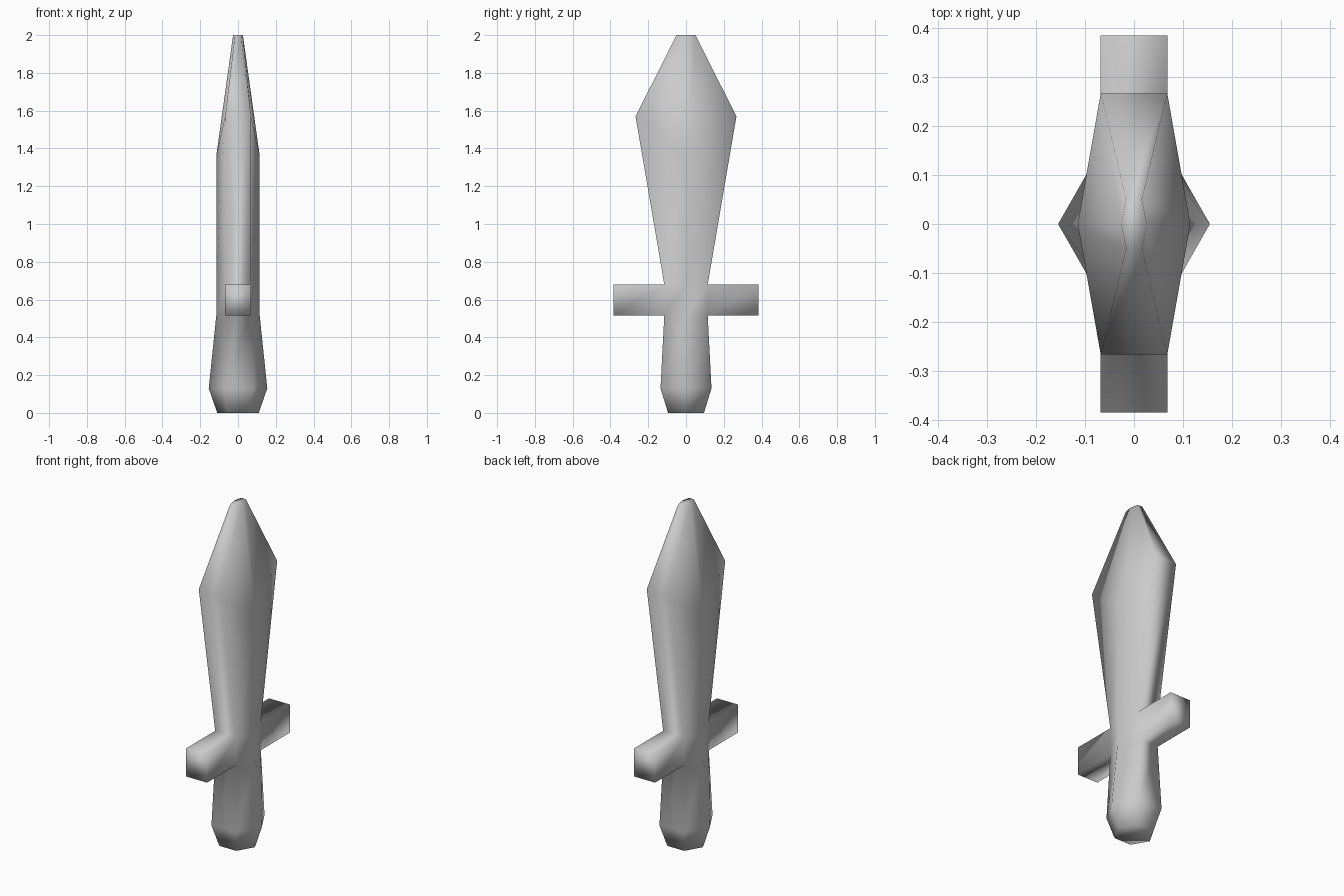
import bpy, bmesh

if "Cube" in bpy.data.objects:
    bpy.data.objects.remove(bpy.data.objects["Cube"])

# Hexagonal rings: ridge half-width x, ridge z, edge half-width x, edge half-width y, edge z
RINGS = [
    (0.11, 0.0, 0.055, 0.095, 0.0),       # pommel base
    (0.155, 0.13, 0.078, 0.135, 0.13),    # pommel bulge
    (0.115, 0.515, 0.068, 0.115, 0.515),  # guard bottom
    (0.115, 0.68, 0.068, 0.115, 0.68),    # guard top
    (0.115, 1.36, 0.068, 0.267, 1.57),    # widest part of blade
    (0.026, 2.0, 0.016, 0.05, 2.0),       # tip
]
GUARD_BAND = 2
GUARD_Y = 0.385


def add_ring(bm, rx, rz, ex, ey, ez):
    pts = [(rx, 0, rz), (ex, ey, ez), (-ex, ey, ez),
           (-rx, 0, rz), (-ex, -ey, ez), (ex, -ey, ez)]
    return [bm.verts.new(p) for p in pts]


bm = bmesh.new()
rings = [add_ring(bm, *r) for r in RINGS]

# Skin handle and blade, remembering the two narrow faces of the guard band
guard_faces = []
for b, (lo, hi) in enumerate(zip(rings, rings[1:])):
    for i in range(6):
        j = (i + 1) % 6
        face = bm.faces.new((lo[i], lo[j], hi[j], hi[i]))
        if b == GUARD_BAND and i in (1, 4):
            guard_faces.append(face)
bm.faces.new(rings[0][::-1])
bm.faces.new(rings[-1])

# Pull the crossguard arms out of the narrow faces
for face in guard_faces:
    arm = bmesh.ops.extrude_discrete_faces(bm, faces=[face])["faces"][0]
    for v in arm.verts:
        v.co.y = GUARD_Y if v.co.y > 0 else -GUARD_Y

bmesh.ops.recalc_face_normals(bm, faces=bm.faces)
for f in bm.faces:
    f.smooth = True

mesh = bpy.data.meshes.new("short_sword")
bm.to_mesh(mesh)
bm.free()
sword = bpy.data.objects.new("short_sword", mesh)
bpy.context.collection.objects.link(sword)
